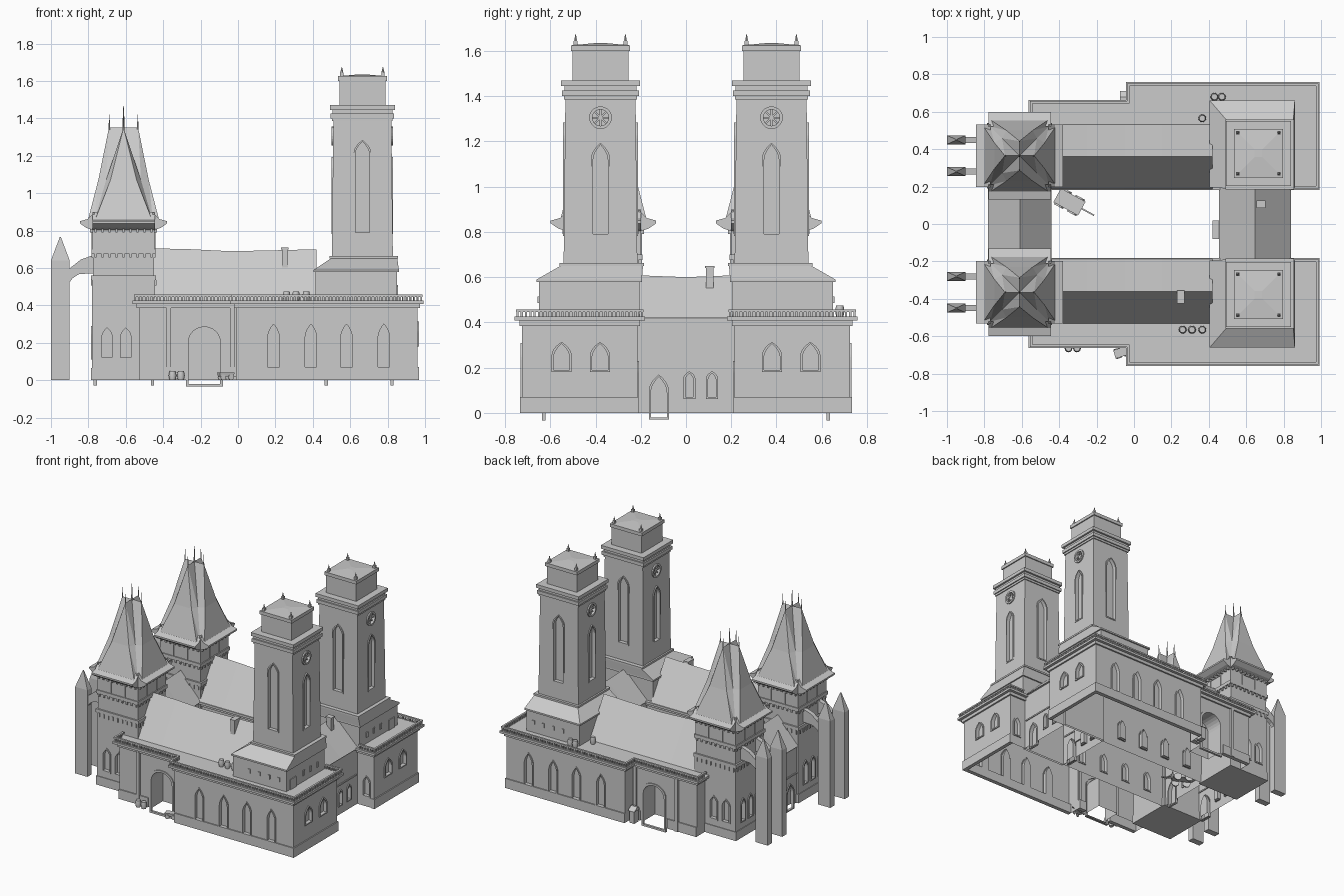
import bpy, bmesh, math
from math import sin, cos, pi
from mathutils import Vector, Matrix

if "Cube" in bpy.data.objects:
    bpy.data.objects.remove(bpy.data.objects["Cube"])

# ---------- helpers ----------
def loft(bm, rings, caps=True):
    """Join rings of equal length into a closed skin."""
    vs = [[bm.verts.new(p) for p in r] for r in rings]
    n = len(vs[0])
    for a, b in zip(vs, vs[1:]):
        for i in range(n):
            bm.faces.new((a[i], a[(i + 1) % n], b[(i + 1) % n], b[i]))
    if caps:
        bm.faces.new(vs[0])
        bm.faces.new(vs[-1])

def quad(r, z):
    x0, x1, y0, y1 = r
    return [(x0, y0, z), (x1, y0, z), (x1, y1, z), (x0, y1, z)]

def rect(cx, cy, hx, hy=None):
    hy = hx if hy is None else hy
    return (cx - hx, cx + hx, cy - hy, cy + hy)

def box(bm, r, z0, z1, r1=None):
    loft(bm, [quad(r, z0), quad(r1 or r, z1)])

def slab(bm, pts, z0, z1):
    loft(bm, [[(x, y, z) for x, y in pts] for z in (z0, z1)])

def cone(bm, x, y, z0, z1, r0, r1=0.001, n=6):
    loft(bm, [[(x + r * cos(2 * pi * i / n), y + r * sin(2 * pi * i / n), z) for i in range(n)]
              for r, z in ((r0, z0), (r1, z1))])

def finish(bm, name, mirror=True, cut=None, open_bottom=False, smooth=False):
    bmesh.ops.recalc_face_normals(bm, faces=bm.faces)
    me = bpy.data.meshes.new(name)
    bm.to_mesh(me)
    bm.free()
    o = bpy.data.objects.new(name, me)
    bpy.context.collection.objects.link(o)
    bpy.context.view_layer.objects.active = o
    if cut:
        c = finish(cut, name + "_cutter", False)
        c.hide_render = True
        m = o.modifiers.new("openings", 'BOOLEAN')
        m.operation, m.solver, m.object = 'DIFFERENCE', 'EXACT', c
        bpy.context.view_layer.objects.active = o
        bpy.ops.object.modifier_apply(modifier=m.name)
        bpy.data.objects.remove(c)
    if open_bottom:
        b = bmesh.new()
        b.from_mesh(o.data)
        bmesh.ops.delete(b, geom=[f for f in b.faces if all(v.co.z < 1e-4 for v in f.verts)], context='FACES')
        b.to_mesh(o.data)
        b.free()
    if mirror:
        m = o.modifiers.new("mirror", 'MIRROR')
        m.use_axis = (False, True, False)
        m.use_mirror_merge = False
    if smooth:
        bpy.ops.object.select_all(action='DESELECT')
        o.select_set(True)
        bpy.ops.object.shade_smooth_by_angle()
    return o

def on(nx, ny, x, y):
    """Map (across, up, outward) onto a wall facing (nx, ny)."""
    return lambda u, v, d: (x + nx * d - ny * u, y + ny * d + nx * u, v)

def arch(w, z0, z1, rise, pointed=True, n=6):
    half = []
    for i in range(n + 1):
        t = i / n
        u, v = ((1 - t * t), t) if pointed else (cos(t * pi / 2), sin(t * pi / 2))
        half.append((w / 2 * u, z1 - rise + rise * v))
    return [(-w / 2, z0), (w / 2, z0)] + half + [(-u, v) for u, v in half[-2::-1]]

def circle(r, z, n=20):
    return [(r * cos(2 * pi * i / n), z + r * sin(2 * pi * i / n)) for i in range(n)]

def opening(cut, trim, at, inner, outer, depth=0.02, proud=0.007):
    loft(cut, [[at(u, v, d) for u, v in inner] for d in (-depth, 0.05)])
    ring = lambda pts, d: [at(u, v, d) for u, v in pts]
    loft(trim, [ring(outer, -0.01), ring(outer, proud), ring(inner, proud), ring(inner, -0.01)], False)

def window(cut, trim, at, w, z0, z1, rise, t=0.009, depth=0.02, pointed=True):
    opening(cut, trim, at, arch(w, z0, z1, rise, pointed), arch(w + 2 * t, z0 - t, z1 + t, rise, pointed), depth)

new = bmesh.new

# ---------- terrace block with gate and windows ----------
def plan(o):
    return [(.96 + o, -.215 + o), (.96 + o, -.725 - o), (-.01 - o, -.725 - o),
            (-.01 - o, -.63 - o), (-.53 - o, -.63 - o), (-.53 - o, -.215 + o)]
bm, cut, trim = new(), new(), new()
slab(bm, plan(0), 0, .40)
for x in (.19, .39, .58, .78):
    window(cut, trim, on(0, -1, x, -.725), .062, .07, .30, .075)
for y in (-.55, -.38):
    window(cut, trim, on(1, 0, .96, y), .07, .19, .305, .06)
for x in (-.3, -.1, .1, .3, .9):
    window(cut, trim, on(0, 1, x, -.215), .05, .08, .22, .05)
window(cut, trim, on(0, -1, -.18, -.63), .17, -.02, .285, .08, .014, .13, False)
finish(bm, "terrace_walls", cut=cut, open_bottom=True)
finish(trim, "terrace_window_frames")
bm = new()
slab(bm, plan(.012), .385, .412)
slab(bm, plan(.033), .408, .425)
finish(bm, "terrace_cornice")
bm = new()
for a, b, y in ((-.01, .968, -.733), (-.53, -.29, -.638), (-.07, -.01, -.638)):
    box(bm, (a, b, y, y + .03), 0, .07)
box(bm, (.94, .968, -.733, -.21), 0, .07)
for x in (-.37, -.03):
    box(bm, (x - .012, x + .012, -.645, -.62), 0, .39)
finish(bm, "plinths_and_gate_piers")

# ---------- balustrade ----------
path = [(.86, -.195), (.98, -.195), (.98, -.745), (-.03, -.745), (-.03, -.65), (-.55, -.65), (-.55, -.56)]
bm = new()
for (ax, ay), (bx, by) in zip(path, path[1:]):
    r = (min(ax, bx) - .007, max(ax, bx) + .007, min(ay, by) - .007, max(ay, by) + .007)
    box(bm, r, .446, .457)
    n = max(2, round(math.hypot(bx - ax, by - ay) / .019))
    for i in range(n):
        t = i / n
        box(bm, rect(ax + (bx - ax) * t, ay + (by - ay) * t, .0045), .424, .448)
finish(bm, "balustrade")

# ---------- long wing roofs, slightly sagging ----------
bm = new()
loft(bm, [[(x, -.535, .42), (x, -.36, z), (x, -.185, .42)] for x, z in
          ((-.46, .705), (-.25, .70), (-.05, .69), (.15, .693), (.42, .70))])
finish(bm, "wing_roof")
bm = new()
box(bm, rect(.25, -.39, .016, .03), .60, .70)
box(bm, rect(.25, -.39, .02, .034), .70, .71)
box(bm, rect(.68, .105, .02, .016), .54, .64)
box(bm, rect(.68, .105, .024, .02), .64, .65)
finish(bm, "chimneys", False)

# ---------- square bell towers ----------
TX, TY = .665, -.378
bm = new()
box(bm, (.415, .85, -.65, -.205), .41, .58)
box(bm, (.405, .86, -.66, -.195), .578, .59)
box(bm, (.405, .86, -.66, -.195), .59, .65, (.495, .852, -.555, -.19))
box(bm, (.49, .855, -.56, -.185), .65, .663)
finish(bm, "bell_tower_base")
bm = new()
for x in (.55, .63, .71, .79):
    box(bm, rect(x, -.65, .009, .006), .485, .515)
for y in (-.45, -.37, -.29):
    box(bm, rect(.85, y, .006, .009), .47, .51)
box(bm, rect(.85, -.575, .006, .033), .42, .50)
finish(bm, "bell_tower_base_openings")
bm, cut, trim = new(), new(), new()
box(bm, rect(TX, TY, .163), .66, 1.40, rect(TX, TY, .155))
for s in (-1, 1):
    window(cut, trim, on(0, s, TX, TY + s * .158), .075, .79, 1.275, .07)
    at = on(s, 0, TX + s * .158, TY)
    window(cut, trim, at, .065, .79, 1.185, .07)
    opening(cut, trim, at, circle(.036, 1.305), circle(.05, 1.305))
    for k in range(4):
        c, q = cos(k * pi / 4), sin(k * pi / 4)
        bar = [(a * .037 * c - b * .004 * q, 1.305 + a * .037 * q + b * .004 * c)
               for a, b in ((-1, -1), (1, -1), (1, 1), (-1, 1))]
        loft(trim, [[at(u, v, d) for u, v in bar] for d in (-.02, -.005)])
finish(bm, "bell_tower_shaft", cut=cut)
finish(trim, "bell_tower_window_frames")
bm = new()
for h, z0, z1 in ((.162, 1.385, 1.40), (.170, 1.40, 1.425), (.160, 1.425, 1.445), (.174, 1.445, 1.47),
                  (.123, 1.47, 1.60), (.131, 1.60, 1.625)):
    box(bm, rect(TX, TY, h), z0, z1)
box(bm, rect(TX, TY, .128), 1.625, 1.635, rect(TX, TY, .02))
for sx in (-1, 1):
    for sy in (-1, 1):
        x, y = TX + sx * .11, TY + sy * .11
        box(bm, rect(x, y, .009), 1.62, 1.645)
        cone(bm, x, y, 1.645, 1.675, .008)
finish(bm, "bell_tower_crown")

# ---------- spired west towers ----------
WX, WY = -.612, -.365
bm, cut, trim = new(), new(), new()
box(bm, rect(WX, WY, .168), 0, .54)
for x in (-.70, -.60):
    window(cut, trim, on(0, -1, x, WY - .168), .055, .12, .28, .05)
for y in (WY - .085, WY, WY + .085):
    window(cut, trim, on(-1, 0, WX - .168, y), .04, .12, .28, .05)
finish(bm, "spire_tower_shaft", cut=cut, open_bottom=True)
finish(trim, "spire_tower_window_frames")
bm = new()
box(bm, rect(WX, WY, .173), 0, .065)
for h, z0, z1 in ((.174, .535, .56), (.162, .56, .68), (.172, .675, .70), (.165, .70, .84)):
    box(bm, rect(WX, WY, h), z0, z1)
for nx, ny in ((1, 0), (-1, 0), (0, 1), (0, -1)):
    at = on(nx, ny, WX, WY)
    def block(u, hw, z0, z1, d0, d1):
        loft(bm, [[at(a, z, d) for a, z in ((u - hw, z0), (u + hw, z0), (u + hw, z1), (u - hw, z1))] for d in (d0, d1)])
    for i in range(9):
        u = -.15 + i * .0375
        block(u, .006, .505, .536, .16, .175)
        block(u, .006, .655, .677, .155, .171)
        block(u, .006, .79, .83, .16, .18)
    for s in (-1, 1):
        block(s * .057, .004, .70, .79, .16, .17)
    block(0, .06, .785, .793, .16, .17)
    # hooded eave on this side
    prof = [(.155, .80), (.20, .815), (.233, .838), (.233, .85), (.19, .862), (.155, .90)]
    loft(bm, [[at(u, z, d) for d, z in prof] for u in (-.167, .167)])
finish(bm, "spire_tower_bands_and_eaves")

# cross-ridged steep spire: four triangular faces with valleys at the corners
bm = new()
P = lambda x, y, z: bm.verts.new((WX + x, WY + y, z))
top = P(0, 0, 1.35)
sides = []
for k in range(4):
    c, s = cos(k * pi / 2), sin(k * pi / 2)
    R = lambda d, u, z: P(d * c - u * s, d * s + u * c, z)
    sides.append((R(.078, 0, 1.35), [R(.135, -.07, 1.07), R(.192, -.155, .85)],
                  [R(.135, .07, 1.07), R(.192, .155, .85)], [R(.093, .093, 1.07), R(.157, .157, .85)]))
for k in range(4):
    tip, a, b, v = sides[k]
    tip2, a2 = sides[(k + 1) % 4][:2]
    bm.faces.new((tip, a[0], b[0]))
    bm.faces.new((a[0], a[1], b[1], b[0]))
    for t, e in ((tip, b), (tip2, a2)):
        bm.faces.new((top, t, e[0], v[0]))
        bm.faces.new((v[0], e[0], e[1], v[1]))
bmesh.ops.triangulate(bm, faces=bm.faces)
finish(bm, "spire_roof")
bm = new()
cone(bm, WX, WY, 1.34, 1.47, .007)
for dx, dy in ((.076, 0), (-.076, 0), (0, .076), (0, -.076)):
    cone(bm, WX + dx, WY + dy, 1.33, 1.42, .005)
finish(bm, "spire_finials")

# ---------- flying buttresses ----------
bm = new()
for y in (-.45, -.28):
    box(bm, (-1, -.90, y - .024, y + .024), 0, .64)
    box(bm, (-1, -.90, y - .024, y + .024), .64, .765, rect(-.95, y, .003))
    prof = [(-.91, .51), (-.885, .545), (-.85, .567), (-.77, .572), (-.77, .67), (-.84, .645), (-.91, .59)]
    loft(bm, [[(x, yy, z) for x, z in prof] for yy in (y - .016, y + .016)])
finish(bm, "flying_buttresses")

# ---------- cross wings joining the two halves ----------
for name, x0, x1, side in (("east_link", .47, .825, 1), ("west_link", -.765, -.455, -1)):
    bm, cut, trim = new(), new(), new()
    box(bm, (x0, x1, -.23, .23), 0, .425)
    for s in (1, -1):
        xx = x1 if s == 1 else x0
        window(cut, trim, on(s, 0, xx, -.12), .07, -.02, .16, .07)
        for y in (.015, .115):
            window(cut, trim, on(s, 0, xx, y), .034, .07, .175, .03)
    finish(bm, name + "_walls", False, cut, True)
    for s, xx in ((1, x1), (-1, x0)):
        box(trim, rect(xx, 0, .006, .2), .215, .225)
    finish(trim, name + "_trim", False)
    bm, m = new(), (x0 + x1) / 2
    loft(bm, [[(x0 - .015, y, .42), (m, y, z), (x1 + .015, y, .42)] for y, z in ((-.26, .61), (0, .60), (.26, .61))])
    finish(bm, name + "_roof", False)
bm = new()
box(bm, (.42, .48, -.08, .02), .12, .40)
finish(bm, "courtyard_bay", False)

# ---------- barrels, carts, stall ----------
bm = new()
for x, y, z in ((.26, -.565, .425), (.31, -.565, .425), (.365, -.565, .425), (.365, .565, .425),
                (.43, .68, .425), (.47, .68, .425), (-.35, -.665, 0), (-.305, -.665, 0)):
    loft(bm, [[(x + r * cos(i * pi / 6), y + r * sin(i * pi / 6), z + h) for i in range(12)]
              for r, h in ((.016, 0), (.021, .025), (.016, .05))])
finish(bm, "barrels", False, smooth=True)

def cart(name, x, y, ang, s):
    bm = new()
    box(bm, rect(0, 0, .07, .035), .035, .075, rect(0, 0, .075, .042))
    box(bm, (.07, .15, -.004, .004), .035, .043)
    for wx in (-.04, .04):
        for wy in (-.045, .045):
            loft(bm, [[(wx + .028 * cos(i * pi / 6), wy + d, .028 + .028 * sin(i * pi / 6)) for i in range(12)]
                      for d in (-.005, .005)])
    bmesh.ops.transform(bm, verts=bm.verts, matrix=Matrix.Translation((x, y, 0))
                        @ Matrix.Rotation(ang, 4, 'Z') @ Matrix.Scale(s, 4))
    finish(bm, name, False)
cart("courtyard_cart", -.345, .118, -.5, 1)
cart("gate_cart", -.065, -.685, .3, .55)
bm = new()
box(bm, rect(-.05, .68, .02, .025), 0, .09)
box(bm, rect(-.05, .682, .026, .03), .09, .115, rect(-.05, .67, .026, .008))
finish(bm, "small_stall", False)
